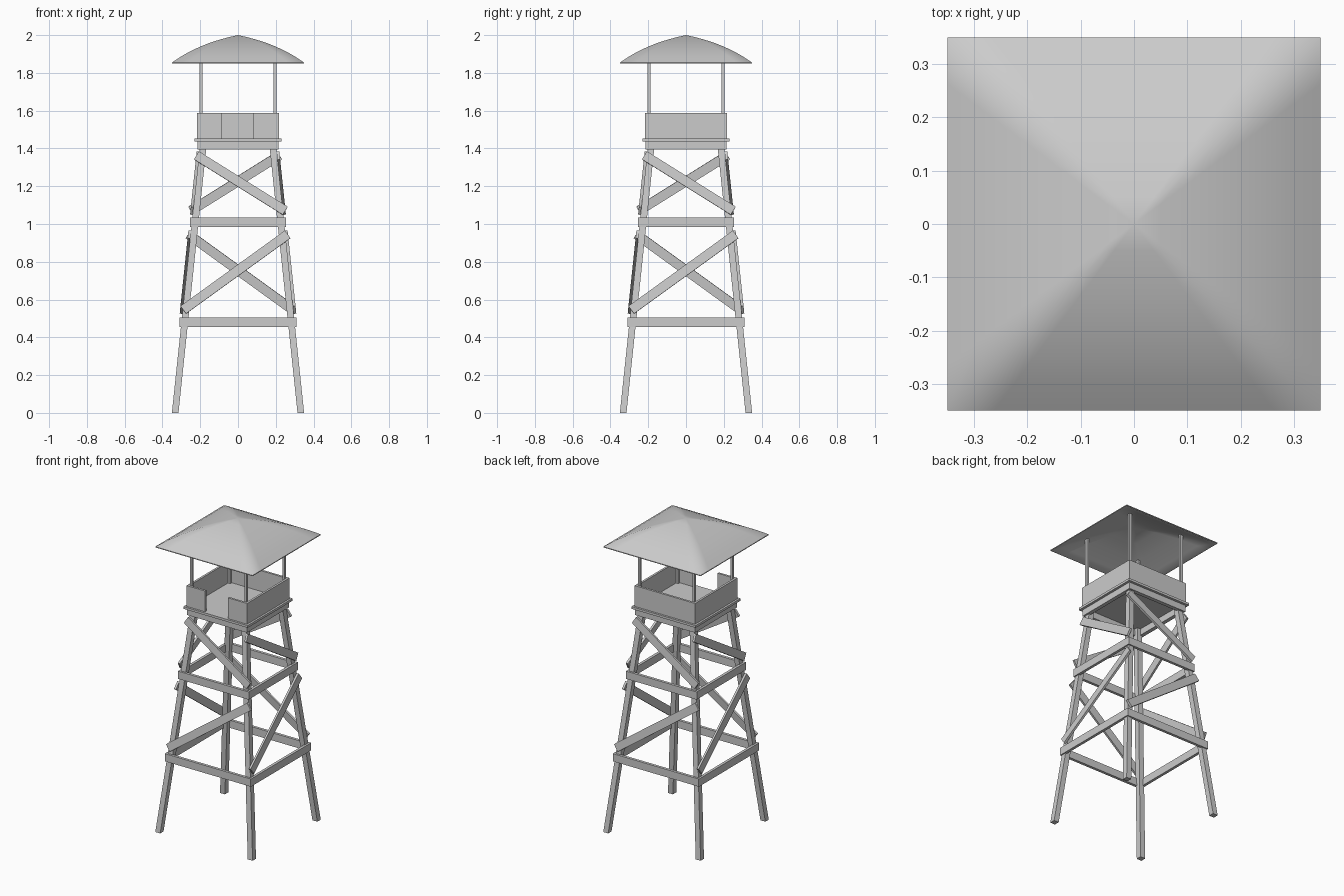
import bpy, bmesh, math
from mathutils import Matrix, Vector

if "Cube" in bpy.data.objects:
    bpy.data.objects.remove(bpy.data.objects["Cube"])

SLOPE = 0.147 / 1.4          # inward lean of the legs per unit height


def outer(z):                # outer face of the leg frame at height z
    return 0.35 - SLOPE * z


def finish(name, bm):
    bmesh.ops.recalc_face_normals(bm, faces=bm.faces)
    me = bpy.data.meshes.new(name)
    bm.to_mesh(me)
    bm.free()
    ob = bpy.data.objects.new(name, me)
    bpy.context.collection.objects.link(ob)
    return ob


def box(name, size, matrix):
    bm = bmesh.new()
    bmesh.ops.create_cube(bm, size=1, matrix=matrix @ Matrix.Diagonal((*size, 1)))
    return finish(name, bm)


def block(name, lo, hi, turn=Matrix()):
    lo, hi = Vector(lo), Vector(hi)
    return box(name, hi - lo, turn @ Matrix.Translation((lo + hi) / 2))


def brace(name, x1, z1, x2, z2, turn, width=0.05, thick=0.014):
    # plank lying on the leaning front face of the legs
    a = Vector((x1, -outer(z1) - thick / 2, z1))
    b = Vector((x2, -outer(z2) - thick / 2, z2))
    u = (b - a).normalized()
    n = Vector((0, -1, SLOPE)).normalized()
    w = n.cross(u)
    m = Matrix((u, n, w)).transposed().to_4x4()
    m.translation = (a + b) / 2
    box(name, ((b - a).length, thick, width), turn @ m)


def leg(name, turn):
    # square post sheared inwards along both axes
    h, s = 1.435, 0.035
    c = 0.35 - s / 2
    shear = Matrix.Identity(4)
    shear[0][2] = shear[1][2] = SLOPE
    m = turn @ Matrix.Translation((-c, -c, 0)) @ shear @ Matrix.Translation((0, 0, h / 2))
    box(name, (s, s, h), m)


# parts repeated on all four sides
for i, side in enumerate(("front", "right", "back", "left")):
    turn = Matrix.Rotation(i * math.pi / 2, 4, 'Z')
    leg(side + "_leg", turn)
    for label, z in (("lower", 0.48), ("upper", 1.01)):
        y = outer(z)
        block(f"{side}_{label}_beam", (-y - 0.008, -y - 0.01, z - 0.025),
              (y + 0.008, -y + 0.008, z + 0.025), turn)
    brace(side + "_lower_brace", -0.29, 0.545, 0.263, 0.945, turn)
    brace(side + "_upper_brace", -0.22, 1.363, 0.25, 1.07, turn)
    block(side + "_floor_joist", (-0.215, -0.215, 1.395), (0.215, -0.19, 1.437), turn)
    block(side + "_roof_post", (-0.204, -0.204, 1.45), (-0.188, -0.188, 1.925), turn)
    # railing walls, with an entrance gap at the front
    spans = ((-0.218, -0.085), (0.08, 0.218)) if side == "front" else ((-0.218, 0.218),)
    for k, (x1, x2) in enumerate(spans):
        block(f"{side}_wall_{k + 1}", (x1, -0.218, 1.45), (x2, -0.204, 1.587), turn)

# floor
block("platform_floor", (-0.231, -0.231, 1.437), (0.231, 0.231, 1.452))

# domed square roof shell: outer profile from apex to eave, then back underneath
profile = [(0.05, 1.989), (0.1, 1.975), (0.15, 1.959), (0.2, 1.939), (0.25, 1.916),
           (0.3, 1.888), (0.35, 1.855), (0.35, 1.85), (0.34, 1.85),
           (0.3, 1.869), (0.2, 1.916), (0.1, 1.953)]
bm = bmesh.new()
N = 8                        # segments along each side
corners = [(-1, -1), (1, -1), (1, 1), (-1, 1)]
rings = []
for r, z in profile:
    ring = []
    for j in range(4):
        a, b = Vector(corners[j]), Vector(corners[(j + 1) % 4])
        for k in range(N):
            p = a.lerp(b, k / N) * r
            ring.append(bm.verts.new((p.x, p.y, z)))
    rings.append(ring)
M = 4 * N
for r1, r2 in zip(rings, rings[1:]):
    for j in range(M):
        bm.faces.new((r1[j], r2[j], r2[(j + 1) % M], r1[(j + 1) % M]))
for ring, z in ((rings[0], 2.0), (rings[-1], 1.98)):
    tip = bm.verts.new((0, 0, z))
    for j in range(M):
        bm.faces.new((tip, ring[j], ring[(j + 1) % M]))
roof = finish("roof", bm)
bpy.context.view_layer.objects.active = roof
roof.select_set(True)
bpy.ops.object.shade_smooth_by_angle(angle=math.radians(55))
